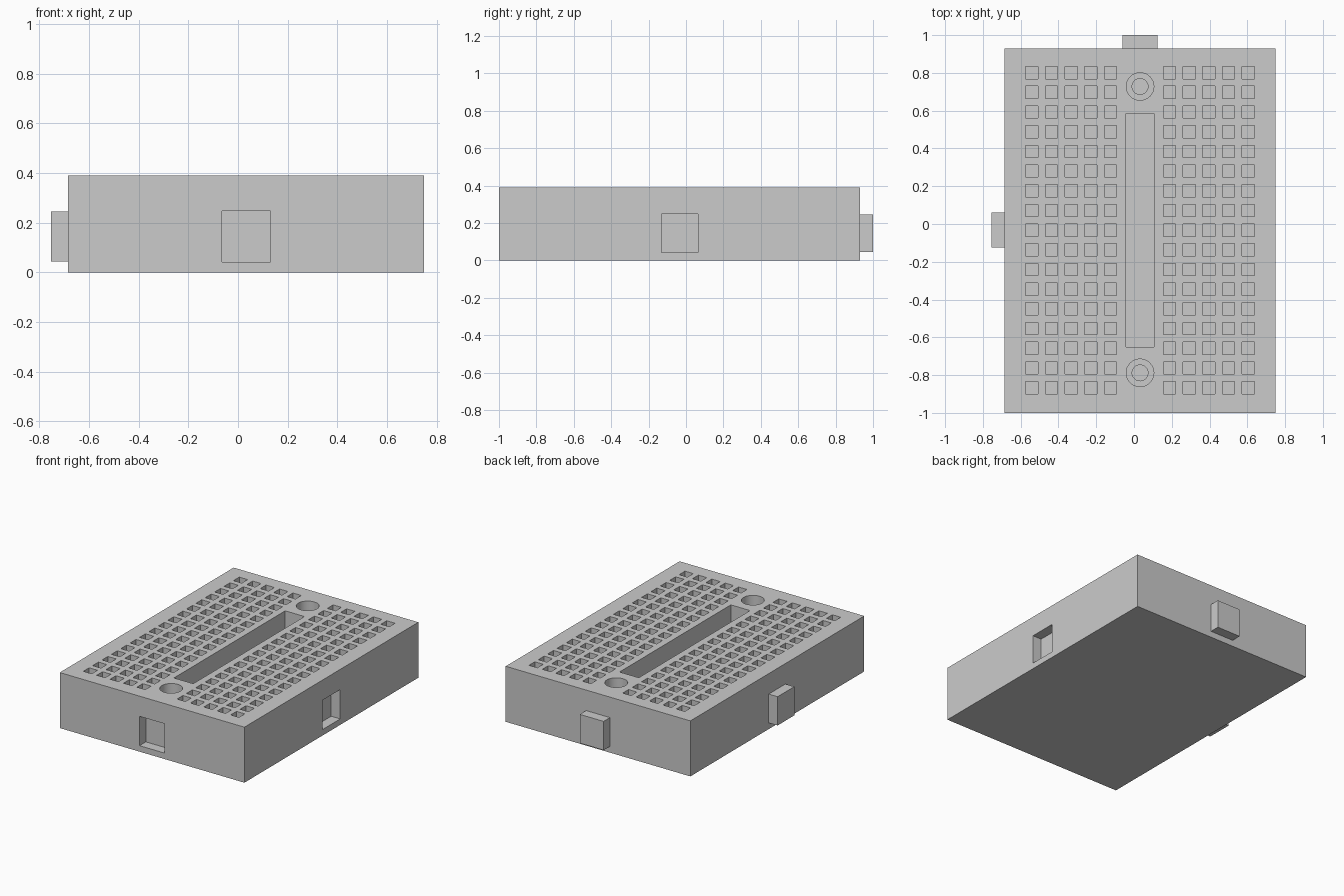
import bpy, bmesh, math
from mathutils import Matrix, Vector

if "Cube" in bpy.data.objects:
    bpy.data.objects.remove(bpy.data.objects["Cube"])

TOP = 0.39


def add_box(bm, x, y, z):
    """Box from (min, max) ranges."""
    c = Vector((sum(x) / 2, sum(y) / 2, sum(z) / 2))
    s = (x[1] - x[0], y[1] - y[0], z[1] - z[0], 1)
    bmesh.ops.create_cube(bm, size=1, matrix=Matrix.Translation(c) @ Matrix.Diagonal(s))


def add_stepped_hole(bm, x, y, profile, sides=32):
    """Closed solid of revolution from (radius, z) rings."""
    rings = []
    for r, z in profile:
        rings.append([bm.verts.new((x + r * math.cos(2 * math.pi * i / sides),
                                    y + r * math.sin(2 * math.pi * i / sides), z))
                      for i in range(sides)])
    for a, b in zip(rings, rings[1:]):
        for i in range(sides):
            j = (i + 1) % sides
            bm.faces.new((a[i], a[j], b[j], b[i]))
    bm.faces.new(rings[0][::-1])
    bm.faces.new(rings[-1])


def make_object(name, bm):
    bmesh.ops.recalc_face_normals(bm, faces=bm.faces)
    mesh = bpy.data.meshes.new(name)
    bm.to_mesh(mesh)
    bm.free()
    obj = bpy.data.objects.new(name, mesh)
    bpy.context.collection.objects.link(obj)
    return obj


def box_object(name, x, y, z):
    bm = bmesh.new()
    add_box(bm, x, y, z)
    return make_object(name, bm)


# Main block
body = box_object("board_body", (-0.685, 0.75), (-1, 0.93), (0, TOP))

# Everything that is sunk into the block
bm = bmesh.new()
pitch, half = 0.1042, 0.0325
for first_x in (-0.541, 0.188):                      # contact hole grids
    for col in range(5):
        for row in range(17):
            cx, cy = first_x + col * pitch, 0.801 - row * pitch
            add_box(bm, (cx - half, cx + half), (cy - half, cy + half), (0.24, 0.45))
add_box(bm, (-0.043, 0.107), (-0.65, 0.585), (0.24, 0.45))       # centre channel
for cy in (0.728, -0.788):                           # screw holes with counterbore
    add_stepped_hole(bm, 0.032, cy, [(0.042, 0.06), (0.042, 0.29), (0.073, 0.29), (0.073, 0.45)])
add_box(bm, (-0.065, 0.13), (-1.05, -0.93), (0.042, 0.248))      # front socket
add_box(bm, (0.68, 0.80), (-0.132, 0.063), (0.042, 0.248))       # right socket
cutter = make_object("recess_cutter", bm)
cutter.hide_render = True

mod = body.modifiers.new("recesses", 'BOOLEAN')
mod.operation = 'DIFFERENCE'
mod.solver = 'EXACT'
mod.object = cutter
bpy.context.view_layer.objects.active = body
body.select_set(True)
bpy.ops.object.modifier_apply(modifier=mod.name)
bpy.data.objects.remove(cutter)
bpy.ops.object.shade_smooth_by_angle(angle=math.radians(30))

# Linking tabs on the left and back sides
box_object("left_tab", (-0.754, -0.685), (-0.125, 0.06), (0.044, 0.246))
box_object("back_tab", (-0.06, 0.125), (0.93, 1.0), (0.044, 0.246))
